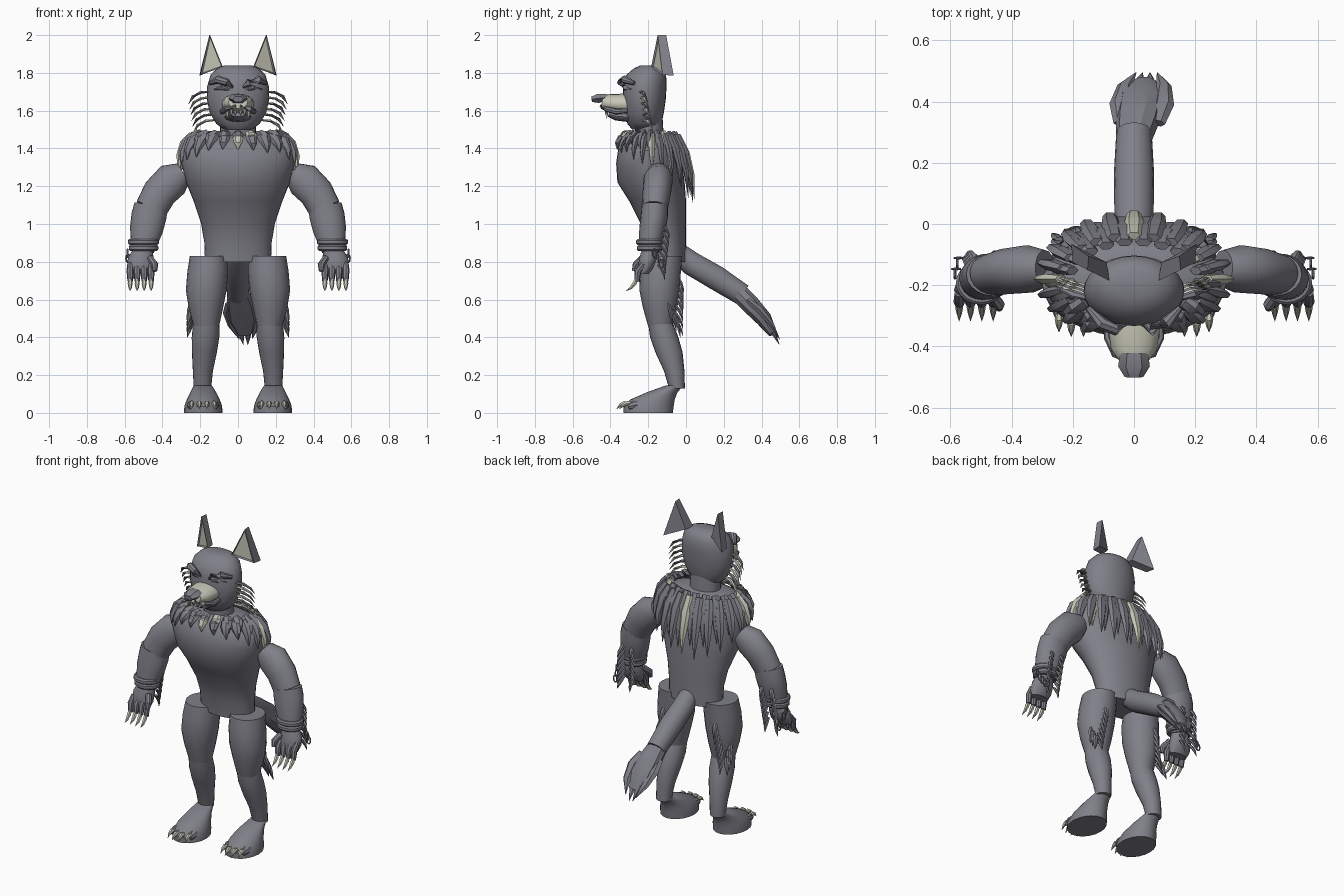
import bpy, bmesh, math, random
from mathutils import Vector as V

random.seed(4)

def material(name, rgb):
    m = bpy.data.materials.new(name)
    m.diffuse_color = (*rgb, 1)
    return m

MATS = [material("grey fur", (0.215, 0.215, 0.25)), material("pale cream", (0.56, 0.56, 0.47))]

def tube(bm, pts, radii, seg=16, mat=0, flat=False):
    """Loft elliptical rings along a path; flat keeps every ring horizontal."""
    pts = [V(p) for p in pts]
    rings = []
    for i, p in enumerate(pts):
        t = (pts[min(i + 1, len(pts) - 1)] - pts[max(i - 1, 0)]).normalized()
        if flat:
            t = V((0, 0, 1))
        ref = V((0, 1, 0)) if abs(t.x) > 0.85 else V((1, 0, 0))
        side = (ref - t * ref.dot(t)).normalized()
        other = t.cross(side)
        r = radii[i]
        a, b = r if isinstance(r, tuple) else (r, r)
        rings.append([bm.verts.new(p + side * a * math.cos(k * math.tau / seg)
                      + other * b * math.sin(k * math.tau / seg)) for k in range(seg)])
    faces = [bm.faces.new(rings[0]), bm.faces.new(rings[-1])]
    for r0, r1 in zip(rings, rings[1:]):
        for k in range(seg):
            j = (k + 1) % seg
            faces.append(bm.faces.new((r0[k], r0[j], r1[j], r1[k])))
    for f in faces:
        f.material_index = mat

def spike(bm, a, b, r, mat=0, bulge=(0, 0, 0), flatten=0.6):
    """Curved tapering lock of fur, claw or tooth."""
    a, b, c = V(a), V(b), V(bulge)
    ts = (0, 0.3, 0.65, 1)
    pts = [a.lerp(b, t) + c * 4 * t * (1 - t) for t in ts]
    tube(bm, pts, [(r * s, r * s * flatten) for s in (0.75, 1, 0.7, 0.04)], 6, mat)

def finish(name, bm, angle=40):
    bmesh.ops.recalc_face_normals(bm, faces=bm.faces[:])
    me = bpy.data.meshes.new(name)
    bm.to_mesh(me)
    bm.free()
    for m in MATS:
        me.materials.append(m)
    me.shade_smooth()
    me.set_sharp_from_angle(angle=math.radians(angle))
    ob = bpy.data.objects.new(name, me)
    bpy.context.collection.objects.link(ob)
    return ob

def loft(name, pts, radii, seg=24, mat=0, flat=True):
    bm = bmesh.new()
    tube(bm, pts, radii, seg, mat, flat)
    return finish(name, bm)

# torso, neck and head
loft("torso",
     [(0, -.10, .80), (0, -.105, .90), (0, -.12, 1.0), (0, -.15, 1.12), (0, -.185, 1.22),
      (0, -.195, 1.32), (0, -.195, 1.39), (0, -.19, 1.44), (0, -.19, 1.47)],
     [(.175, .10), (.178, .105), (.195, .12), (.235, .15), (.275, .178),
      (.30, .175), (.30, .165), (.25, .14), (.13, .09)], 32)
loft("neck", [(0, -.19, 1.42), (0, -.2, 1.58)], [(.095, .075)] * 2)
loft("head",
     [(0, -.215, 1.50), (0, -.22, 1.53), (0, -.222, 1.59), (0, -.22, 1.66), (0, -.218, 1.73),
      (0, -.21, 1.79), (0, -.20, 1.825), (0, -.195, 1.84)],
     [(.075, .07), (.115, .09), (.15, .105), (.165, .113), (.163, .115),
      (.145, .105), (.11, .075), (.07, .045)], 28)

# muzzle, nose, jaw and teeth
loft("muzzle", [(0, -.27, 1.635), (0, -.34, 1.635), (0, -.41, 1.64), (0, -.445, 1.645)],
     [(.088, .058), (.085, .055), (.075, .048), (.05, .035)], 16, 1, False)
loft("nose", [(0, -.42, 1.67), (0, -.465, 1.665), (0, -.5, 1.66)],
     [(.045, .02), (.052, .028), (.03, .016)], 6, 0, False)
loft("jaw", [(0, -.28, 1.565), (0, -.37, 1.57), (0, -.41, 1.58)],
     [(.075, .028), (.062, .022), (.035, .012)], 12, 0, False)
bm = bmesh.new()
for s in (1, -1):
    tube(bm, [(s * .085, -.31, 1.60), (s * .083, -.37, 1.595), (s * .06, -.425, 1.61),
              (s * .012, -.45, 1.625)], [.012, .016, .014, .008], 8)
finish("lips", bm)
bm = bmesh.new()
for s in (1, -1):
    spike(bm, (s * .058, -.415, 1.61), (s * .055, -.42, 1.555), .01, 1)
    for x in (.015, .036):
        spike(bm, (s * x, -.425, 1.61), (s * x, -.425, 1.575), .009, 1)
finish("teeth", bm)

# brows, eyelids and whiskers
bm = bmesh.new()
for s in (1, -1):
    tube(bm, [(s * .03, -.325, 1.725), (s * .06, -.345, 1.75), (s * .105, -.325, 1.765),
              (s * .15, -.275, 1.745)], [.01, .02, .022, .01], 8)
    tube(bm, [(s * .04, -.325, 1.71), (s * .08, -.322, 1.722), (s * .125, -.29, 1.715)],
         [.006, .013, .006], 8)
finish("brows", bm)
bm = bmesh.new()
for s in (1, -1):
    for i in range(6):
        z = 1.70 - i * .03
        x = .155 - .006 * i
        spike(bm, (s * x, -.24 + .004 * i, z), (s * (.262 - .005 * i), -.20 + .006 * i, z - .065),
              .013, i % 2, (s * .015, 0, .018))
finish("whiskers", bm)

# ears: slanted triangular wedges with a pale inset front
for s, side in ((1, "left"), (-1, "right")):
    bm = bmesh.new()
    front = [bm.verts.new((s * x, y, z)) for x, y, z in
             ((.2, -.125, 1.79), (.08, -.185, 1.83), (.152, -.15, 2.0))]
    back = [bm.verts.new((s * x, y, z)) for x, y, z in
            ((.205, -.065, 1.785), (.09, -.125, 1.83), (.148, -.105, 2.0))]
    face = bm.faces.new(front)
    bm.faces.new(back)
    for k in range(3):
        j = (k + 1) % 3
        bm.faces.new((front[k], front[j], back[j], back[k]))
    bmesh.ops.recalc_face_normals(bm, faces=bm.faces[:])
    bmesh.ops.inset_individual(bm, faces=[face], thickness=.014, depth=-.008)
    face.material_index = 1
    finish(side + "_ear", bm, 20)

# mane: rings of fur locks, short in front and long behind
bm = bmesh.new()
for layer, count in ((0, 24), (1, 21)):
    for i in range(count):
        a = math.tau * (i + .5 * layer) / count
        sx, cy = math.sin(a), math.cos(a)          # cy = 1 is the back
        back = (cy + 1) / 2
        length = .09 + .26 * back ** 1.6 - .03 * layer + random.uniform(-.02, .02)
        rad = .9 - .12 * layer
        p = V((sx * .265 * rad, -.18 + cy * .155 * rad, 1.47 + .015 * layer))
        q = p + V((sx * .075, cy * (.045 + .04 * back), -length))
        spike(bm, p, q, .03 + .004 * back, 1 if (i + 3 * layer) % 6 == 0 else 0,
              (sx * .02, cy * .02, .01))
finish("mane", bm)

# arms, bands, hands, fur and claws
for s, side in ((1, "left"), (-1, "right")):
    def m(*p):
        return (s * p[0], p[1], p[2])
    loft(side + "_upper_arm", [m(.29, -.145, 1.27), m(.345, -.147, 1.235), m(.415, -.155, 1.165),
         m(.46, -.165, 1.08)], [(.06, .06), (.095, .078), (.092, .075), (.086, .068)], 20, 0, False)
    loft(side + "_forearm", [m(.46, -.165, 1.095), m(.472, -.168, 1.04), m(.485, -.178, .97),
         m(.505, -.195, .86)], [(.09, .07), (.093, .072), (.088, .07), (.062, .055)], 20, 0, False)
    bm = bmesh.new()
    for z, r in ((.905, .082), (.872, .078)):      # wristbands
        tube(bm, [m(.5, -.192, z + d) for d in (-.016, -.008, .008, .016)],
             [(r - .008, r - .018), (r, r - .01), (r, r - .01), (r - .008, r - .018)], 20, 0, True)
    finish(side + "_wristbands", bm)
    bm = bmesh.new()                               # chain links
    for k in range(4):
        c = V(m(.585 - .004 * k, -.165 + .018 * k, .845 - .027 * k))
        n = 10
        ang = [math.tau * j / n for j in range(n + 1)]
        u = V((1, 0, 0)) if k % 2 else V((0, 1, 0))
        tube(bm, [c + u * .012 * math.cos(t) + V((0, 0, .022 * math.sin(t))) for t in ang],
             [.0045] * (n + 1), 6)
    finish(side + "_chain", bm)
    loft(side + "_palm", [m(.505, -.195, .865), m(.515, -.2, .82), m(.518, -.215, .765),
         m(.518, -.225, .735)], [(.052, .04), (.068, .048), (.07, .042), (.058, .028)], 14)
    bm = bmesh.new()
    for k in range(4):
        x = .46 + .037 * k
        tube(bm, [m(x, -.225, .79), m(x, -.255, .75), m(x, -.26, .695)],
             [.015, .019, .014], 8)
        spike(bm, m(x, -.262, .71), m(x, -.318, .645), .013, 1, (0, .008, -.006), 1)
    tube(bm, [m(.465, -.23, .82), m(.44, -.265, .785), m(.44, -.275, .75)], [.018, .019, .012], 8)
    finish(side + "_fingers", bm)
    bm = bmesh.new()
    for k in range(7):                             # fur behind the forearm
        z = 1.0 - .036 * k
        for dx in (-.03, .03):
            spike(bm, m(.485 + dx + .003 * k, -.125 - .004 * k, z),
                  m(.5 + dx * 1.5 + .003 * k, -.09 - .004 * k, z - .085), .014, 0, (0, .012, 0))
    finish(side + "_arm_fur", bm)

    # legs and feet
    loft(side + "_thigh", [m(.155, -.125, .83), m(.16, -.135, .75), m(.168, -.14, .65),
         m(.17, -.137, .56), m(.168, -.135, .46)],
         [(.1, .105), (.108, .108), (.108, .107), (.092, .092), (.068, .066)], 20)
    loft(side + "_shin", [m(.168, -.135, .475), m(.172, -.115, .40), m(.178, -.09, .32),
         m(.186, -.062, .22), m(.188, -.048, .13)],
         [(.07, .066), (.073, .075), (.066, .072), (.053, .054), (.046, .042)], 20)
    loft(side + "_foot", [m(.184, -.2, 0), m(.184, -.198, .035), m(.184, -.178, .07),
         m(.184, -.125, .11), m(.186, -.06, .145)],
         [(.102, .13), (.1, .133), (.088, .118), (.068, .08), (.048, .048)], 20)
    bm = bmesh.new()
    for k in range(4):
        x = .125 + .04 * k
        y = -.285 - (.015 if k in (1, 2) else 0)
        tube(bm, [m(x, y + .05, .045), m(x, y + .01, .04), m(x, y - .02, .032)], [.022, .026, .014], 8)
        spike(bm, m(x, y - .01, .05), m(x, y - .068, .02), .014, 1, (0, 0, .012), 1)
    finish(side + "_toes", bm)
    bm = bmesh.new()
    for k in range(7):                             # fur down the back of the thigh
        z = .72 - .036 * k
        spike(bm, m(.18 + .006 * k, -.045 - .004 * k, z), m(.19 + .006 * k, -.015, z - .1),
              .016, 0, (0, .01, 0))
    for k in range(3):
        spike(bm, m(.245, -.09 + .02 * k, .58 - .035 * k), m(.268, -.07 + .02 * k, .46 - .03 * k), .018)
    finish(side + "_leg_fur", bm)

# tail with a tufted tip
loft("tail", [(0, -.06, .86), (0, .03, .79), (0, .16, .715), (0, .3, .625)],
     [.055, .064, .066, .058], 18, 0, False)
bm = bmesh.new()
tube(bm, [(0, .28, .635), (.012, .34, .575), (.025, .41, .5), (.038, .46, .42)],
     [(.06, .052), (.072, .052), (.075, .045), (.04, .025)], 10)
for dx, dz in ((-.055, 0), (-.02, .02), (.02, -.02), (.06, .015)):
    spike(bm, (dx + .015, .33, .58 + dz), (.04 + dx * .6, .495, .345 + abs(dx) * .8), .036, 0,
          (dx * .4, .015, .01))
finish("tail_tuft", bm, 25)
